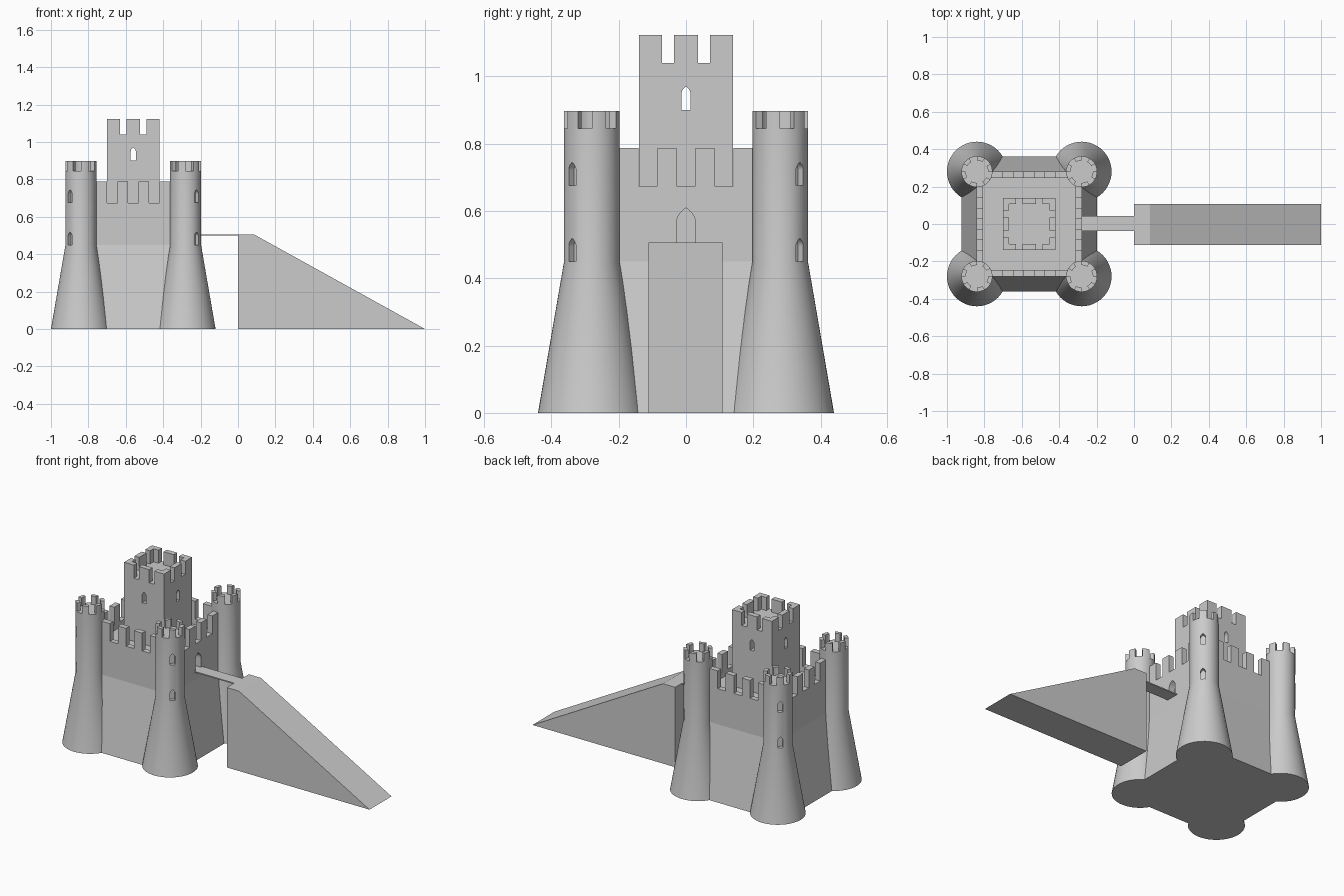
import bpy, bmesh
from math import pi, sin, cos, radians
from mathutils import Matrix, Vector

if "Cube" in bpy.data.objects:
    bpy.data.objects.remove(bpy.data.objects["Cube"])

CX = -0.56  # castle centre on x


def make(name, bm):
    bmesh.ops.recalc_face_normals(bm, faces=bm.faces[:])
    me = bpy.data.meshes.new(name)
    bm.to_mesh(me)
    bm.free()
    ob = bpy.data.objects.new(name, me)
    bpy.context.collection.objects.link(ob)
    return ob


def add_prism(bm, pts, vec):
    f = bm.faces.new([bm.verts.new(p) for p in pts])
    r = bmesh.ops.extrude_face_region(bm, geom=[f], use_keep_orig=True)
    bmesh.ops.translate(bm, vec=vec, verts=[v for v in r['geom'] if isinstance(v, bmesh.types.BMVert)])


def add_box(bm, x0, x1, y0, y1, z0, z1):
    add_prism(bm, [(x0, y0, z0), (x1, y0, z0), (x1, y1, z0), (x0, y1, z0)], (0, 0, z1 - z0))


def arch_cutter(w, z0, z1, rise, start, end, ang):
    """Pointed-arch prism running radially from start to end in direction ang."""
    h = w / 2
    side = [(h * (1 - (i / 6) ** 2.2), z1 - rise + rise * i / 6) for i in range(6)]
    prof = [(-h, z0), (h, z0)] + side + [(0, z1)] + [(-x, z) for x, z in reversed(side)]
    bm = bmesh.new()
    add_prism(bm, [(start, y, z) for y, z in prof], (end - start, 0, 0))
    bm.transform(Matrix.Rotation(ang, 4, 'Z'))
    return make("cutter", bm)


def cut(ob, cutter):
    m = ob.modifiers.new("cut", 'BOOLEAN')
    m.operation, m.solver, m.object = 'DIFFERENCE', 'EXACT', cutter
    dg = bpy.context.evaluated_depsgraph_get()
    me = bpy.data.meshes.new_from_object(ob.evaluated_get(dg))
    ob.modifiers.clear()
    ob.data = me
    bpy.data.objects.remove(cutter)


def battlements(name, r, t, z0, zgap, z1, gaps):
    """Square parapet ring with merlons between the given gaps."""
    edges = [-r] + [e for g in gaps for e in g] + [r]
    bm = bmesh.new()
    for k in range(4):
        part = bmesh.new()
        if zgap > z0:
            add_box(part, r - t, r, -r, r - t, z0, zgap)
        for a, b in zip(edges[::2], edges[1::2]):
            add_box(part, r - t, r, a, min(b, r - t), zgap, z1)
        part.transform(Matrix.Rotation(k * pi / 2, 4, 'Z'))
        tmp = bpy.data.meshes.new("tmp")
        part.to_mesh(tmp)
        part.free()
        bm.from_mesh(tmp)
        bpy.data.meshes.remove(tmp)
    ob = make(name, bm)
    ob.location.x = CX
    return ob


# battered base and straight upper walls, with arched gate
bm = bmesh.new()
rings = []
for r, z in ((0.362, 0), (0.281, 0.45), (0.281, 0.64)):
    rings.append([bm.verts.new((x * r, y * r, z)) for x, y in ((-1, -1), (1, -1), (1, 1), (-1, 1))])
for a, b in zip(rings, rings[1:]):
    for i in range(4):
        bm.faces.new((a[i], a[(i + 1) % 4], b[(i + 1) % 4], b[i]))
bm.faces.new(rings[0])
bm.faces.new(rings[-1])
walls = make("castle_walls", bm)
walls.location.x = 0
cut(walls, arch_cutter(0.056, 0.505, 0.61, 0.045, 0.24, 0.4, 0))
walls.location.x = CX
battlements("wall_battlements", 0.281, 0.034, 0.64, 0.675, 0.788,
            [(-0.141, -0.085), (-0.028, 0.028), (0.085, 0.141)])

# central keep with windows running right through
bm = bmesh.new()
add_box(bm, -0.14, 0.14, -0.14, 0.14, 0.63, 1.04)
keep = make("keep", bm)
for k in range(2):
    cut(keep, arch_cutter(0.027, 0.9, 0.97, 0.022, -0.3, 0.3, k * pi / 2))
keep.location.x = CX
battlements("keep_battlements", 0.14, 0.033, 1.04, 1.04, 1.123,
            [(-0.072, -0.036), (0.036, 0.072)])

# corner tower: flared round body with arched window recesses
N = 48
bm = bmesh.new()
rings = [[bm.verts.new((r * cos(2 * pi * i / N), r * sin(2 * pi * i / N), z)) for i in range(N)]
         for r, z in ((0.16, 0), (0.083, 0.447), (0.083, 0.845))]
for a, b in zip(rings, rings[1:]):
    for i in range(N):
        bm.faces.new((a[i], a[(i + 1) % N], b[(i + 1) % N], b[i]))
bm.faces.new(rings[0])
bm.faces.new(rings[-1])
tower = make("tower", bm)
for z in (0.45, 0.676):
    cut(tower, arch_cutter(0.03, z, z + 0.069, 0.024, 0.06, 0.12, pi / 4))

# curved tower merlons
bm = bmesh.new()
for k in range(6):
    angs = [radians(30 + 60 * k + 7.5 * j) for j in range(5)]
    pts = [(0.083 * cos(a), 0.083 * sin(a), 0.845) for a in angs]
    pts += [(0.06 * cos(a), 0.06 * sin(a), 0.845) for a in reversed(angs)]
    add_prism(bm, pts, (0, 0, 0.052))
merlons = make("tower_merlons", bm)

for ob in (tower, merlons):
    bpy.ops.object.select_all(action='DESELECT')
    ob.select_set(True)
    bpy.context.view_layer.objects.active = ob
    bpy.ops.object.shade_smooth_by_angle(angle=radians(20))

# repeat the tower on all four corners
for k in range(4):
    rot = Matrix.Rotation(k * pi / 2, 4, 'Z')
    for src in (tower, merlons):
        ob = src
        if k:
            ob = src.copy()
            bpy.context.collection.objects.link(ob)
        ob.rotation_euler.z = k * pi / 2
        ob.location = Vector((CX, 0, 0)) + rot @ Vector((0.28, 0.28, 0))

# thin bridge from gate to ramp
bm = bmesh.new()
add_box(bm, -0.31, 0.0, -0.038, 0.042, 0.499, 0.506)
make("bridge", bm)

# wedge ramp
bm = bmesh.new()
add_prism(bm, [(0, -0.112, 0), (1, -0.112, 0), (0.085, -0.112, 0.506), (0, -0.112, 0.506)], (0, 0.22, 0))
make("ramp", bm)
